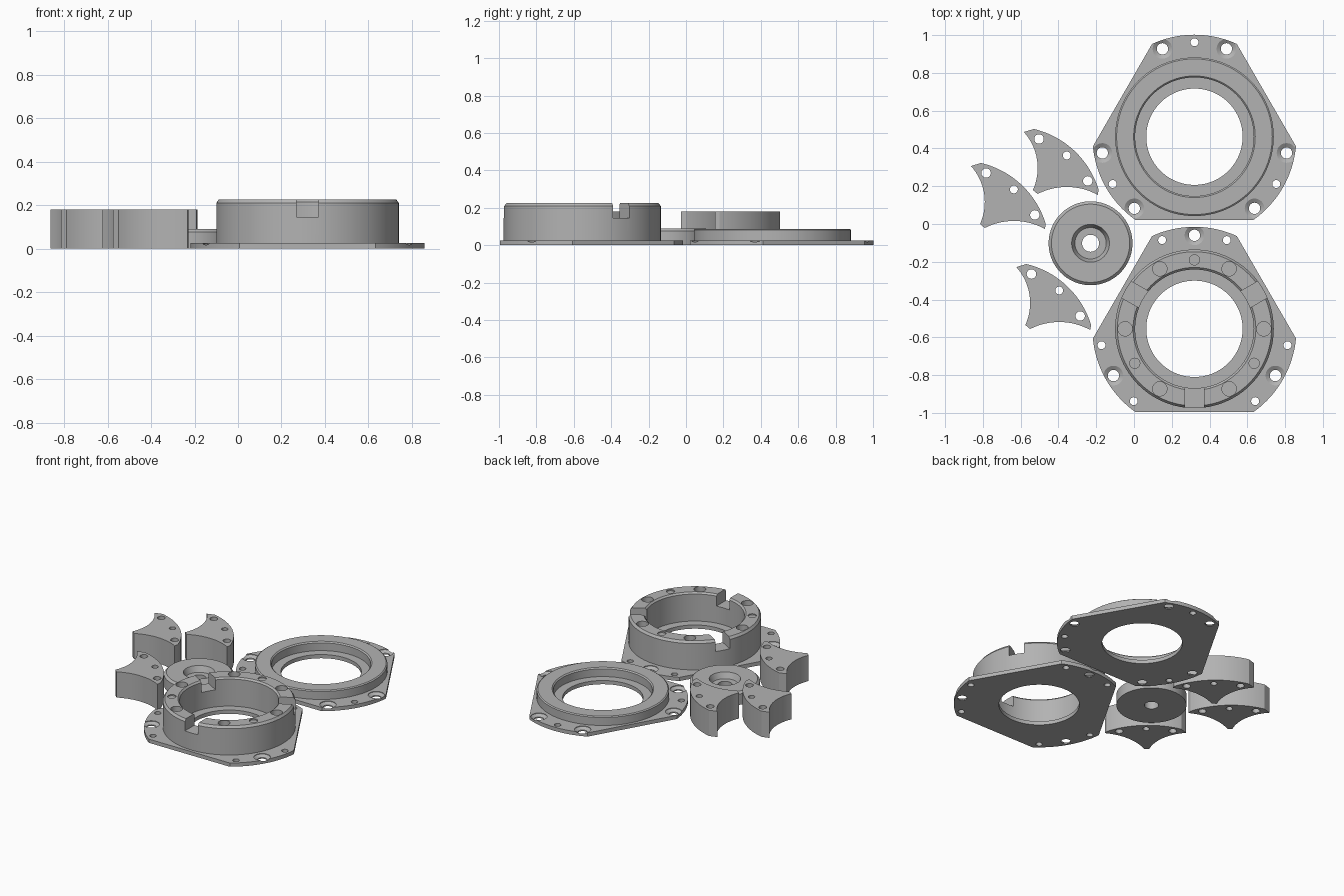
import bpy, bmesh, math
from mathutils import Vector

if "Cube" in bpy.data.objects:
    bpy.data.objects.remove(bpy.data.objects["Cube"])

GREY = bpy.data.materials.new("machined grey")
GREY.diffuse_color = (0.45, 0.45, 0.45, 1)
GREY.use_nodes = True
GREY.node_tree.nodes["Principled BSDF"].inputs["Base Color"].default_value = GREY.diffuse_color


def polar(c, r, deg):
    a = math.radians(deg)
    return (c[0] + r * math.cos(a), c[1] + r * math.sin(a))


def finish(name, bm):
    bmesh.ops.recalc_face_normals(bm, faces=bm.faces)
    me = bpy.data.meshes.new(name)
    bm.to_mesh(me)
    bm.free()
    me.materials.append(GREY)
    ob = bpy.data.objects.new(name, me)
    bpy.context.collection.objects.link(ob)
    return ob


def prism(name, pts, z0, z1):
    bm = bmesh.new()
    f = bm.faces.new([bm.verts.new((x, y, z0)) for x, y in pts])
    top = bmesh.ops.extrude_face_region(bm, geom=[f])["geom"]
    bmesh.ops.translate(bm, vec=(0, 0, z1 - z0),
                        verts=[v for v in top if isinstance(v, bmesh.types.BMVert)])
    return finish(name, bm)


def lathe(name, profile, c, n=96):
    """Revolve a closed (r, z) profile; points with r = 0 share one vertex."""
    bm = bmesh.new()
    rows = []
    for r, z in profile:
        if r == 0:
            rows.append([bm.verts.new((*c, z))] * n)
        else:
            rows.append([bm.verts.new((*polar(c, r, 360 * i / n), z)) for i in range(n)])
    for a, b in zip(rows, rows[1:] + rows[:1]):
        for i in range(n):
            j = (i + 1) % n
            vs = list(dict.fromkeys((a[i], a[j], b[j], b[i])))
            if len(vs) > 2:
                bm.faces.new(vs)
    return finish(name, bm)


def cyl(c, r, z0, z1, n=32):
    return prism("cutter", [polar(c, r, 360 * i / n) for i in range(n)], z0, z1)


def cut(ob, cutters):
    """Subtract every cutter, then discard it."""
    bpy.context.view_layer.objects.active = ob
    for c in cutters:
        c.hide_render = True
        m = ob.modifiers.new("cut", 'BOOLEAN')
        m.operation, m.solver, m.object = 'DIFFERENCE', 'EXACT', c
        bpy.ops.object.modifier_apply(modifier=m.name)
        bpy.data.objects.remove(c)


def smooth(ob):
    bpy.ops.object.select_all(action='DESELECT')
    ob.select_set(True)
    bpy.context.view_layer.objects.active = ob
    bpy.ops.object.shade_smooth_by_angle(angle=math.radians(25))


def arc3(a, b, c, n):
    """Points on the arc through a, b, c."""
    a, b, c = Vector(a), Vector(b), Vector(c)
    d = 2 * (a.x * (b.y - c.y) + b.x * (c.y - a.y) + c.x * (a.y - b.y))
    A, B, C = a.length_squared, b.length_squared, c.length_squared
    o = Vector(((A * (b.y - c.y) + B * (c.y - a.y) + C * (a.y - b.y)) / d,
                (A * (c.x - b.x) + B * (a.x - c.x) + C * (b.x - a.x)) / d))
    t0 = math.atan2(a.y - o.y, a.x - o.x)
    t1 = math.atan2(c.y - o.y, c.x - o.x)
    sweep = (t1 - t0 + math.pi) % (2 * math.pi) - math.pi
    return [polar(o, (a - o).length, math.degrees(t0 + sweep * i / n)) for i in range(n + 1)]


def flange(name, c, big, small):
    """Round plate with three flats, bore, countersunk and plain holes."""
    half = 60 - math.degrees(math.acos(0.44 / 0.54))
    pts = [polar(c, 0.54, mid - half + 2 * half * i / 20)
           for mid in (90, 210, 330) for i in range(21)]
    ob = prism(name, pts, 0, 0.026)
    cutters = [cyl(c, 0.255, -0.1, 0.1, 96)]
    sink = [(0, -0.1), (0.03, -0.1), (0.03, 0.008), (0.052, 0.022), (0.052, 0.1), (0, 0.1)]
    for base in (90, 210, 330):
        cutters += [lathe("cutter", sink, polar(c, 0.495, base + o), 32) for o in big]
        cutters += [cyl(polar(c, 0.5, base + o), 0.021, -0.1, 0.1) for o in small]
    cut(ob, cutters)
    smooth(ob)


# Two flange plates
LOW, TALL = (0.32, 0.462), (0.32, -0.555)
flange("cover_flange", LOW, (-20, 20), (0,))
flange("housing_flange", TALL, (0,), (-20, 20))

# Low ring on the cover
smooth(lathe("cover_ring", [(0.42, 0.02), (0.42, 0.082), (0.412, 0.088), (0.322, 0.088),
                            (0.314, 0.08), (0.314, 0.02)], LOW))

# Tall ring on the housing, with three slots and bolt pockets
ring = lathe("housing_ring", [(0.42, 0.02), (0.42, 0.21), (0.408, 0.226), (0.325, 0.226),
                              (0.314, 0.215), (0.314, 0.02)], TALL)
cutters = []
for deg in (30, 150, 270):
    u = Vector(polar((0, 0), 1, deg))
    v = Vector((-u.y, u.x)) * 0.05
    o = Vector(TALL)
    cutters.append(prism("cutter", [o + u * 0.25 - v, o + u * 0.5 - v,
                                    o + u * 0.5 + v, o + u * 0.25 + v], 0.145, 0.3))
for k in range(6):
    cutters.append(cyl(polar(TALL, 0.367, 60 * k), 0.038, 0.18, 0.3))
for deg in (90, 210, 330):
    cutters.append(cyl(polar(TALL, 0.365, deg), 0.027, 0.218, 0.3))
cut(ring, cutters)
smooth(ring)

# Hub with a dished centre
smooth(lathe("hub", [(0.045, 0), (0.222, 0), (0.222, 0.076), (0.207, 0.09), (0.1, 0.09),
                     (0.083, 0.05), (0.045, 0.05)], (-0.23, -0.102)))

# Three identical curved jaws
outline = (arc3((-0.81, 0.323), (-0.594, 0.206), (-0.467, 0.0), 20)
           + arc3((-0.472, -0.026), (-0.645, 0.016), (-0.79, -0.021), 16)
           + arc3((-0.815, 0.0), (-0.79, 0.115), (-0.863, 0.307), 16))
holes = [(-0.783, 0.27, 0.025), (-0.636, 0.183, 0.021), (-0.525, 0.048, 0.025)]
for i, (dx, dy) in enumerate([(0, 0), (0.28, 0.18), (0.24, -0.535)]):
    jaw = prism("jaw_%d" % (i + 1), [(x + dx, y + dy) for x, y in outline], 0, 0.18)
    cut(jaw, [cyl((x + dx, y + dy), r, -0.1, 0.3) for x, y, r in holes])
    smooth(jaw)
